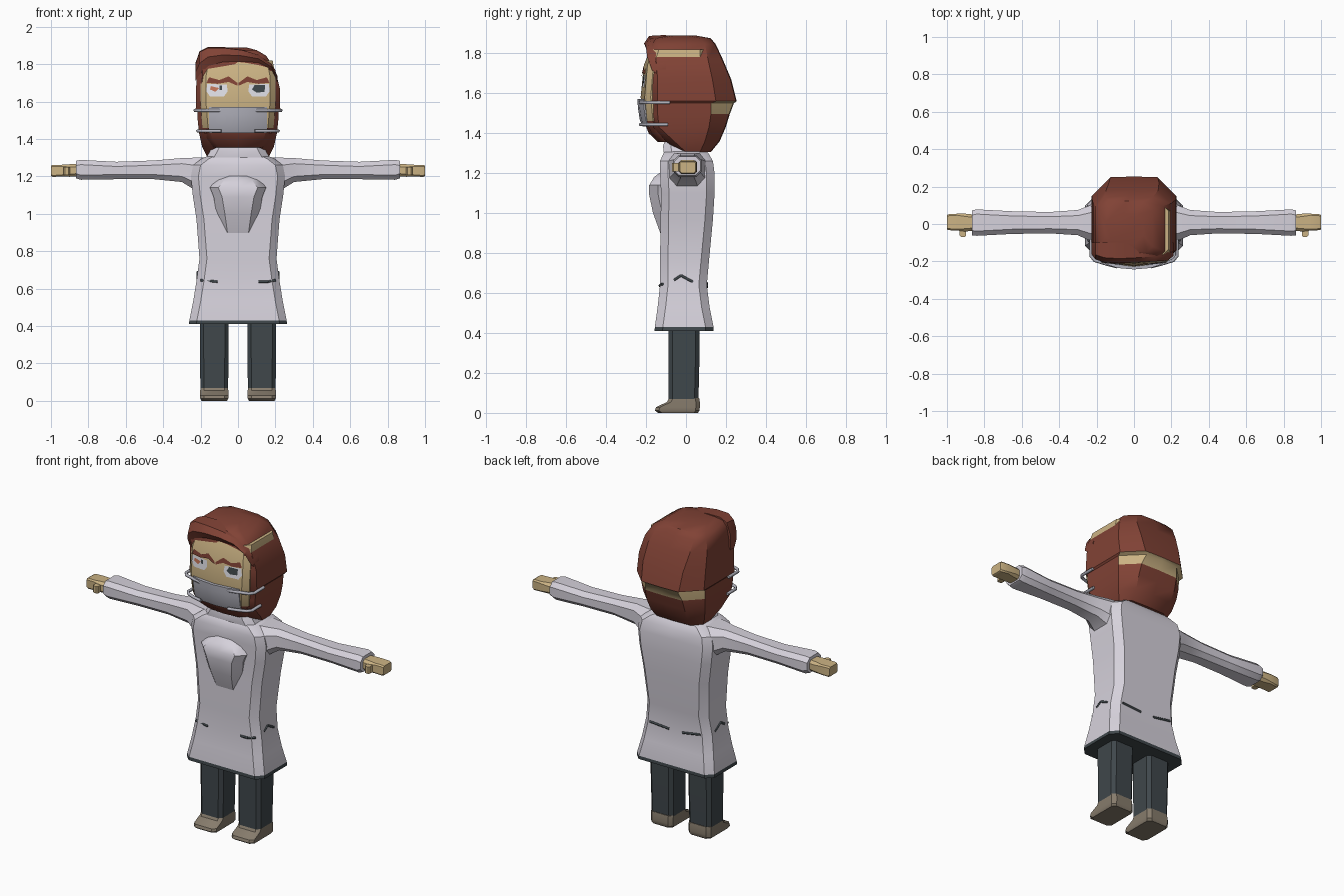
import bpy, bmesh, math
from mathutils import Vector
from mathutils.bvhtree import BVHTree


def material(name, r, g, b):
    m = bpy.data.materials.new(name)
    m.diffuse_color = (r, g, b, 1)
    return m


COAT = material("coat white", 0.67, 0.64, 0.71)
HAIR = material("auburn", 0.22, 0.055, 0.036)
SKIN = material("skin", 0.60, 0.45, 0.23)
PANTS = material("dark slate", 0.05, 0.063, 0.07)
SHOE = material("taupe", 0.24, 0.20, 0.15)
MASK = material("mask grey", 0.45, 0.45, 0.51)
WHITE = material("eye white", 0.80, 0.80, 0.86)
ORANGE = material("orange", 0.55, 0.18, 0.10)


def finish(name, bm, mats, rule=None, recalc=True):
    if recalc:
        bmesh.ops.recalc_face_normals(bm, faces=bm.faces[:])
    bm.normal_update()
    for f in bm.faces:
        f.material_index = rule(f.calc_center_median(), f.normal) if rule else 0
    me = bpy.data.meshes.new(name)
    bm.to_mesh(me)
    bm.free()
    ob = bpy.data.objects.new(name, me)
    bpy.context.collection.objects.link(ob)
    for m in mats:
        me.materials.append(m)
    return ob


def loft(name, rings, mats, rule=None):
    bm = bmesh.new()
    vr = [[bm.verts.new(p) for p in r] for r in rings]
    n = len(vr[0])
    for a, b in zip(vr, vr[1:]):
        for i in range(n):
            j = (i + 1) % n
            bm.faces.new((a[i], a[j], b[j], b[i]))
    bm.faces.new(vr[0][::-1])
    bm.faces.new(vr[-1])
    return finish(name, bm, mats, rule)


def zring(z, hx, yf, yb, cf=0.04, cb=None, bulge=0.0, cx=0.0):
    """Chamfered rectangle at height z, with a middle point front and back."""
    cb = cf if cb is None else cb
    p = [(0, yf - bulge), (hx - cf, yf), (hx, yf + cf), (hx, yb - cb), (hx - cb, yb),
         (0, yb + bulge * 0.4), (cb - hx, yb), (-hx, yb - cb), (-hx, yf + cf), (cf - hx, yf)]
    return [(x + cx, y, z) for x, y in p]


def xring(x, z0, z1, y0, y1, c):
    return [(x, y, z) for y, z in ((y0 + c, z0), (y1 - c, z0), (y1, z0 + c), (y1, z1 - c),
                                   (y1 - c, z1), (y0 + c, z1), (y0, z1 - c), (y0, z0 + c))]


def wire(name, pts, r, mat):
    cu = bpy.data.curves.new(name, 'CURVE')
    cu.dimensions = '3D'
    cu.bevel_depth = r
    cu.bevel_resolution = 1
    cu.use_fill_caps = True
    s = cu.splines.new('POLY')
    s.points.add(len(pts) - 1)
    for q, p in zip(s.points, pts):
        q.co = (*p, 1)
    cu.materials.append(mat)
    ob = bpy.data.objects.new(name, cu)
    bpy.context.collection.objects.link(ob)


# Coat with dark underside
loft("coat", [zring(*r) for r in (
    (0.41, 0.262, -0.157, 0.138), (0.43, 0.26, -0.156, 0.138), (0.53, 0.24, -0.142, 0.118),
    (0.64, 0.222, -0.13, 0.104), (0.76, 0.206, -0.13, 0.115), (0.97, 0.222, -0.127, 0.135),
    (1.10, 0.242, -0.125, 0.143), (1.20, 0.252, -0.13, 0.143), (1.26, 0.24, -0.13, 0.135),
    (1.295, 0.195, -0.115, 0.115), (1.315, 0.15, -0.10, 0.10))],
    [COAT, PANTS], lambda c, n: 1 if c.z < 0.425 else 0)
loft("chest_bulge", [zring(z, hx, yf, 0.0, 0.045) for z, hx, yf in (
    (0.89, 0.10, -0.125), (1.0, 0.115, -0.165), (1.09, 0.13, -0.184),
    (1.14, 0.15, -0.184), (1.18, 0.12, -0.16), (1.21, 0.08, -0.12))], [COAT])
loft("collar", [zring(1.29, 0.175, -0.11, 0.11), zring(1.335, 0.15, -0.115, 0.10),
                zring(1.365, 0.135, -0.105, 0.09)], [COAT])
loft("neck", [zring(1.28, 0.11, -0.09, 0.08), zring(1.42, 0.11, -0.09, 0.08)], [SKIN])

# Arms, hands, legs and shoes on both sides
for s, side in ((1, "left"), (-1, "right")):
    loft(side + "_sleeve", [xring(s * x, *r) for x, *r in (
        (0.17, 1.09, 1.30, -0.10, 0.11, 0.04), (0.235, 1.13, 1.30, -0.09, 0.10, 0.04),
        (0.30, 1.17, 1.298, -0.06, 0.075, 0.03), (0.45, 1.185, 1.285, -0.05, 0.064, 0.025),
        (0.65, 1.185, 1.278, -0.053, 0.068, 0.025), (0.84, 1.182, 1.288, -0.063, 0.078, 0.025),
        (0.867, 1.19, 1.283, -0.06, 0.073, 0.025))], [COAT])
    loft(side + "_hand", [xring(s * x, *r) for x, *r in (
        (0.85, 1.20, 1.265, -0.035, 0.05, 0.015), (0.90, 1.198, 1.265, -0.04, 0.055, 0.015),
        (0.945, 1.20, 1.262, -0.035, 0.055, 0.008), (0.99, 1.197, 1.262, -0.033, 0.052, 0.008),
        (1.0, 1.202, 1.257, -0.03, 0.048, 0.008))], [SKIN])
    loft(side + "_thumb", [zring(z, 0.017, -0.07, -0.02, 0.008, cx=s * 0.915)
                           for z in (1.208, 1.25)], [SKIN])
    loft(side + "_trouser_leg", [zring(z, hx, -0.088, yb, 0.02, cx=s * 0.127) for z, hx, yb in (
        (0.05, 0.074, 0.062), (0.30, 0.077, 0.068), (0.60, 0.077, 0.07))], [PANTS])
    loft(side + "_shoe", [zring(z, hx, yf, yb, 0.02, cx=s * 0.127) for z, hx, yf, yb in (
        (0.0, 0.068, -0.14, 0.06), (0.012, 0.075, -0.156, 0.068), (0.028, 0.075, -0.15, 0.069),
        (0.055, 0.075, -0.095, 0.069), (0.075, 0.074, -0.085, 0.066))], [SHOE])

# Dark slits across the coat skirt
slits = [((0.11, -0.131, 0.637), (0.16, -0.131, 0.637)), ((0.16, -0.131, 0.637), (0.20, -0.118, 0.645)),
         ((-0.11, -0.131, 0.637), (-0.20, -0.118, 0.645)),
         ((0.216, -0.06, 0.665), (0.216, -0.025, 0.688)), ((0.216, -0.025, 0.688), (0.216, 0.035, 0.655)),
         ((-0.216, -0.06, 0.665), (-0.216, -0.025, 0.688)), ((-0.216, -0.025, 0.688), (-0.216, 0.035, 0.655)),
         ((-0.17, 0.104, 0.65), (-0.05, 0.104, 0.63)), ((0.04, 0.104, 0.63), (0.17, 0.104, 0.64))]
for i, (a, b) in enumerate(slits):
    wire("coat_slit_%d" % (i + 1), [a, b], 0.007, PANTS)

# Face with a beard below the mask line
face = loft("face", [zring(z, hx, yf, 0.10, 0.03, bulge=bu) for z, hx, yf, bu in (
    (1.355, 0.13, -0.13, 0.01), (1.40, 0.165, -0.172, 0.015), (1.46, 0.19, -0.195, 0.015),
    (1.58, 0.20, -0.207, 0.02), (1.74, 0.20, -0.193, 0.018), (1.82, 0.185, -0.165, 0.015))],
    [SKIN, HAIR], lambda c, n: 1 if c.z < 1.46 else 0)

# Hair shell, with a bare strip of skin at the nape
loft("hair", [zring(z, hx, yf, yb, cf, cb, 0.01, cx) for z, hx, yf, yb, cf, cb, cx in (
    (1.305, 0.165, -0.03, 0.12, 0.03, 0.05, 0), (1.36, 0.192, -0.10, 0.165, 0.04, 0.07, 0),
    (1.43, 0.208, -0.165, 0.195, 0.03, 0.08, 0), (1.495, 0.215, -0.172, 0.215, 0.03, 0.09, 0),
    (1.55, 0.218, -0.172, 0.236, 0.03, 0.11, 0), (1.56, 0.226, -0.172, 0.25, 0.03, 0.10, 0),
    (1.67, 0.224, -0.172, 0.222, 0.03, 0.09, 0), (1.77, 0.209, -0.18, 0.18, 0.03, 0.07, -0.01),
    (1.845, 0.178, -0.17, 0.145, 0.03, 0.05, -0.027), (1.875, 0.14, -0.15, 0.12, 0.03, 0.05, -0.04),
    (1.888, 0.10, -0.09, 0.05, 0.03, 0.04, -0.05))],
    [HAIR, SKIN], lambda c, n: 1 if 1.50 < c.z < 1.558 and c.y > 0.15 else 0)

# Swept fringe
loft("fringe", [[(x, -0.10, z0), (x, yf + 0.02, z0), (x, yf, z0 + (z1 - z0) * 0.5),
                 (x, yf + 0.025, z1), (x, -0.10, z1 + 0.005)] for x, z0, z1, yf in (
    (-0.228, 1.71, 1.80, -0.16), (-0.205, 1.745, 1.865, -0.19), (-0.16, 1.79, 1.887, -0.205),
    (-0.08, 1.812, 1.887, -0.21), (0.02, 1.815, 1.875, -0.205), (0.11, 1.808, 1.85, -0.20),
    (0.18, 1.77, 1.80, -0.195), (0.212, 1.70, 1.73, -0.17))], [HAIR])

# Painted face details, projected onto the face
bvh = BVHTree.FromPolygons([v.co for v in face.data.vertices],
                           [tuple(p.vertices) for p in face.data.polygons])


def plate(name, pts, mat, off):
    bm = bmesh.new()
    vs = []
    for x, z in pts:
        hit = bvh.ray_cast(Vector((x, -1, z)), Vector((0, 1, 0)))[0]
        vs.append(bm.verts.new((x, hit.y - off, z)))
    f = bm.faces.new(vs)
    f.normal_update()
    if f.normal.y > 0:
        f.normal_flip()
    finish(name, bm, [mat], recalc=False)


EYE = ((0.055, 1.655), (0.06, 1.69), (0.165, 1.695), (0.169, 1.655), (0.15, 1.628), (0.075, 1.628))
BROW = ((0.003, 1.685), (0.003, 1.70), (0.05, 1.735), (0.10, 1.715), (0.155, 1.73),
        (0.168, 1.70), (0.11, 1.695), (0.05, 1.705))
for s, side in ((1, "left"), (-1, "right")):
    plate(side + "_eye", [(s * x, z) for x, z in EYE], WHITE, 0.004)
    plate(side + "_brow", [(s * x, z) for x, z in BROW], HAIR, 0.006)
plate("left_iris", ((0.075, 1.665), (0.09, 1.69), (0.145, 1.688), (0.142, 1.652), (0.10, 1.648)), PANTS, 0.007)
plate("right_iris", ((-0.15, 1.665), (-0.145, 1.683), (-0.10, 1.672), (-0.12, 1.652)), ORANGE, 0.007)
plate("right_pupil", ((-0.10, 1.685), (-0.085, 1.685), (-0.085, 1.663), (-0.10, 1.663)), PANTS, 0.007)

# Face mask, folded round the mouth
loft("mask", [[(-0.155, yf + 0.03, z), (-0.09, yf + 0.008, z), (0, yf, z), (0.09, yf + 0.008, z),
               (0.155, yf + 0.03, z), (0.155, yf + 0.05, z), (0, yf + 0.03, z), (-0.155, yf + 0.05, z)]
              for z, yf in ((1.433, -0.218), (1.47, -0.232), (1.53, -0.241), (1.57, -0.243))], [MASK])
for s, side in ((1, "left"), (-1, "right")):
    for tag, z, yb, hx in (("upper", 1.553, -0.08, 0.23), ("lower", 1.443, -0.09, 0.215)):
        wire("%s_%s_strap" % (side, tag), [(s * 0.09, -0.228, z), (s * 0.15, -0.213, z),
             (s * (hx - 0.02), -0.195, z), (s * hx, -0.17, z), (s * hx, yb, z)], 0.009, MASK)

# Smooth shading with sharp creases kept
meshes = [o for o in bpy.data.objects if o.type == 'MESH']
for o in meshes:
    o.select_set(True)
bpy.context.view_layer.objects.active = meshes[0]
bpy.ops.object.shade_smooth_by_angle(angle=math.radians(35))
